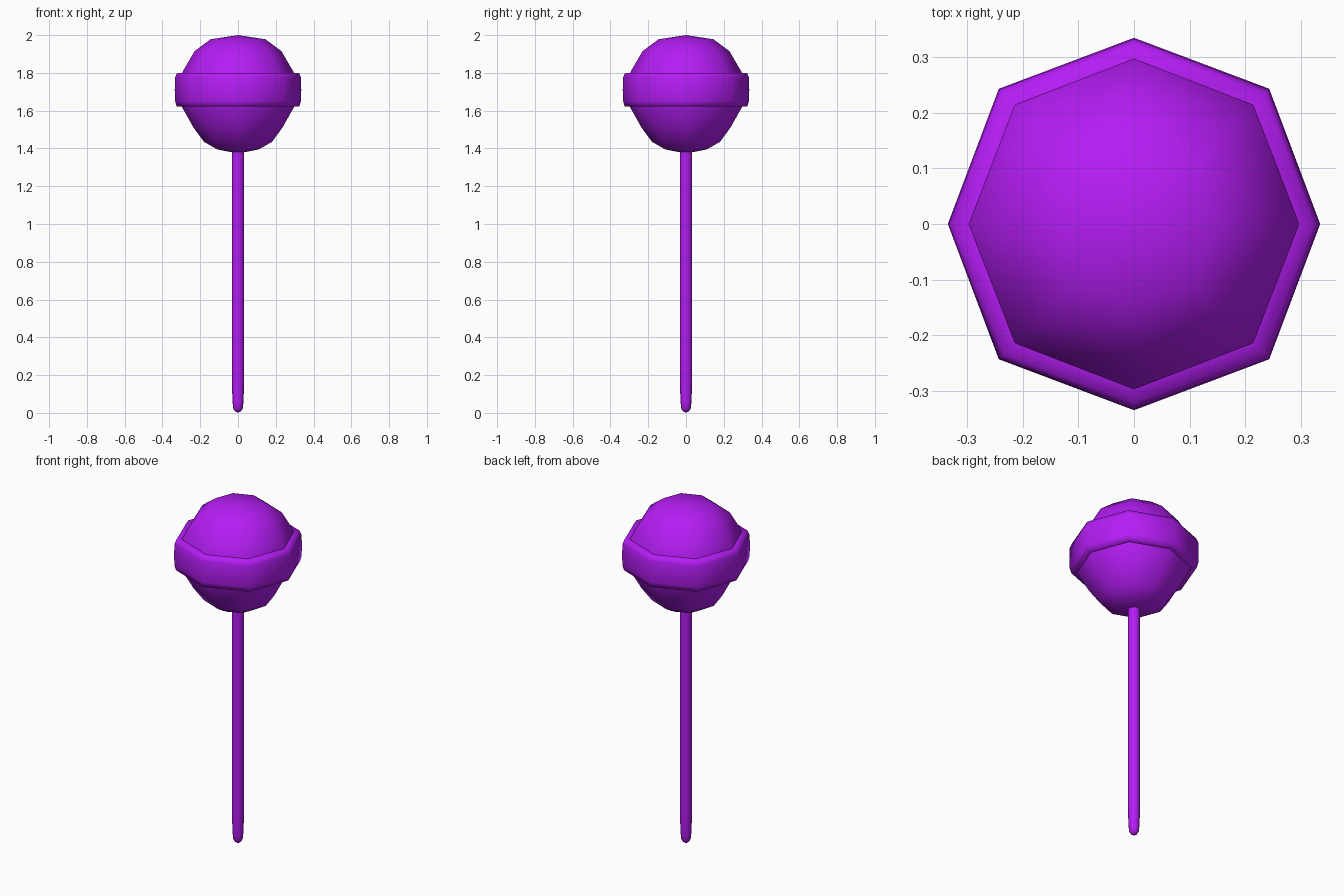
import bpy, bmesh, math

if "Cube" in bpy.data.objects:
    bpy.data.objects.remove(bpy.data.objects["Cube"])

SIDES = 8
purple = bpy.data.materials.new("purple_candy")
purple.diffuse_color = (0.46, 0.012, 0.91, 1)
purple.use_nodes = True
purple.node_tree.nodes["Principled BSDF"].inputs["Base Color"].default_value = purple.diffuse_color


def lathe(name, profile, diagonal=1.0, closed=False, angle=60):
    """Spin a (radius, z) profile into an eight-sided solid; radius 0 makes a pole."""
    bm = bmesh.new()
    rings = []
    for r, z in profile:
        if r == 0:
            rings.append([bm.verts.new((0, 0, z))] * SIDES)
            continue
        ring = []
        for i in range(SIDES):
            a = math.tau * i / SIDES
            rr = r * (diagonal if i % 2 else 1)
            ring.append(bm.verts.new((rr * math.cos(a), rr * math.sin(a), z)))
        rings.append(ring)
    pairs = list(zip(rings, rings[1:]))
    if closed:
        pairs.append((rings[-1], rings[0]))
    for lo, hi in pairs:
        for i in range(SIDES):
            j = (i + 1) % SIDES
            bm.faces.new(dict.fromkeys((lo[i], lo[j], hi[j], hi[i])))
    bmesh.ops.recalc_face_normals(bm, faces=bm.faces)
    mesh = bpy.data.meshes.new(name)
    bm.to_mesh(mesh)
    bm.free()
    mesh.materials.append(purple)
    obj = bpy.data.objects.new(name, mesh)
    bpy.context.collection.objects.link(obj)
    bpy.ops.object.select_all(action='DESELECT')
    obj.select_set(True)
    bpy.context.view_layer.objects.active = obj
    bpy.ops.object.shade_smooth_by_angle(angle=math.radians(angle))
    return obj


# Candy ball, with a small neck where the stick enters
lathe("candy_ball", [(0, 1.38), (0.035, 1.38), (0.11, 1.395), (0.18, 1.435),
                     (0.235, 1.51), (0.297, 1.62), (0.31, 1.71), (0.297, 1.80),
                     (0.23, 1.915), (0.145, 1.978), (0, 2.0)], diagonal=1.02)

# Raised band around the ball
lathe("candy_band", [(0.28, 1.622), (0.325, 1.622), (0.333, 1.65), (0.335, 1.71),
                     (0.333, 1.775), (0.323, 1.80), (0.28, 1.80)],
      diagonal=1.027, closed=True, angle=80)

# Stick with a rounded, slightly tapered tip
lathe("stick", [(0, 0.0), (0.017, 0.01), (0.026, 0.025), (0.029, 0.06),
                (0.033, 0.17), (0.033, 1.40), (0, 1.40)])
